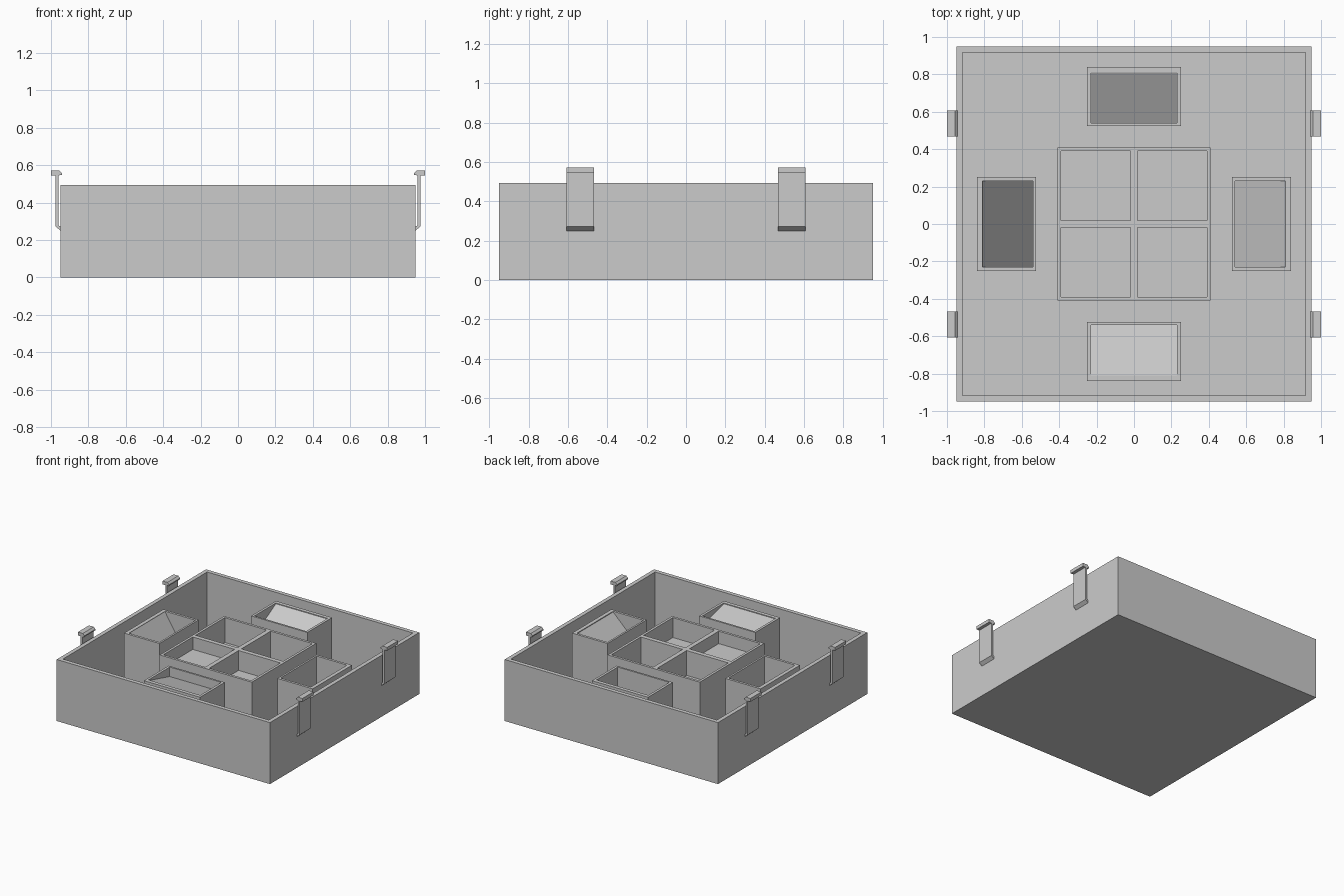
import bpy, bmesh

if "Cube" in bpy.data.objects:
    bpy.data.objects.remove(bpy.data.objects["Cube"])

grey = bpy.data.materials.new("plain grey")
grey.diffuse_color = (0.6, 0.6, 0.6, 1)
grey.use_nodes = True
grey.node_tree.nodes["Principled BSDF"].inputs["Base Color"].default_value = grey.diffuse_color

RIM = 0.47      # top of the inner compartments
FLOOR = 0.03    # top of the tray floor


def finish(bm, name):
    bmesh.ops.remove_doubles(bm, verts=bm.verts, dist=0.0001)
    bmesh.ops.recalc_face_normals(bm, faces=bm.faces)
    mesh = bpy.data.meshes.new(name)
    bm.to_mesh(mesh)
    bm.free()
    mesh.materials.append(grey)
    obj = bpy.data.objects.new(name, mesh)
    bpy.context.collection.objects.link(obj)
    return obj


def compartments(name, xs, ys, bottom, top, floor):
    """Block with a pocket in every odd cell of the xs/ys lines; floor(x, y) is pocket height."""
    bm = bmesh.new()

    def quad(*pts):
        bm.faces.new([bm.verts.new(p) for p in pts])

    def skirt(corners, height):
        for a, b in zip(corners, corners[1:] + corners[:1]):
            quad((*a, top), (*b, top), (*b, height(*b)), (*a, height(*a)))

    for i in range(len(xs) - 1):
        for j in range(len(ys) - 1):
            c = [(xs[i], ys[j]), (xs[i + 1], ys[j]), (xs[i + 1], ys[j + 1]), (xs[i], ys[j + 1])]
            pocket = i % 2 and j % 2
            quad(*[(x, y, floor(x, y) if pocket else top) for x, y in c])
            if pocket:
                skirt(c, floor)
    # outer sides and underside, following the same divisions
    outline = ([(x, ys[0]) for x in xs[:-1]] + [(xs[-1], y) for y in ys[:-1]]
               + [(x, ys[-1]) for x in xs[:0:-1]] + [(xs[0], y) for y in ys[:0:-1]])
    skirt(outline, lambda x, y: bottom)
    quad(*[(x, y, bottom) for x, y in outline])
    return finish(bm, name)


# Outer tray
lines = [-0.95, -0.917, 0.917, 0.95]
compartments("tray", lines, lines, 0, 0.495, lambda x, y: FLOOR)

# Central divided box with a different depth in each pocket
lines = [-0.41, -0.39, -0.018, 0.018, 0.39, 0.41]
depths = {(False, False): 0.10, (True, False): 0.16, (False, True): 0.20, (True, True): 0.26}
compartments("divided_box", lines, lines, FLOOR, RIM,
             lambda x, y: RIM - depths[(x > 0, y > 0)])


# Four bins whose floors slope down toward the centre
def sloped(axis, drop):
    def height(x, y):
        t = (0.81 - abs((x, y)[axis])) / 0.27
        return RIM - 0.006 - drop * t
    return height


wide = [-0.25, -0.23, 0.23, 0.25]
near = [0.525, 0.54, 0.81, 0.84]
far = [-v for v in reversed(near)]
compartments("back_bin", wide, near, FLOOR, RIM, sloped(1, 0.15))
compartments("front_bin", wide, far, FLOOR, RIM, sloped(1, 0.07))
compartments("right_bin", near, wide, FLOOR, RIM, sloped(0, 0.26))
compartments("left_bin", far, wide, FLOOR, RIM, sloped(0, 0.42))

# Hooked clips on the left and right walls
profile = [(0.949, 0.25), (0.975, 0.272), (0.975, 0.545), (1.0, 0.545), (1.0, 0.572),
           (0.957, 0.572), (0.942, 0.557), (0.942, 0.548), (0.960, 0.545), (0.960, 0.28),
           (0.949, 0.27)]
for side, sx in (("right", 1), ("left", -1)):
    for end, y in (("front", -0.538), ("back", 0.538)):
        bm = bmesh.new()
        face = bm.faces.new([bm.verts.new((sx * x, y - 0.07, z)) for x, z in profile])
        new = bmesh.ops.extrude_face_region(bm, geom=[face], use_keep_orig=True)["geom"]
        bmesh.ops.translate(bm, vec=(0, 0.14, 0),
                            verts=[v for v in new if isinstance(v, bmesh.types.BMVert)])
        finish(bm, f"{side}_{end}_clip")
